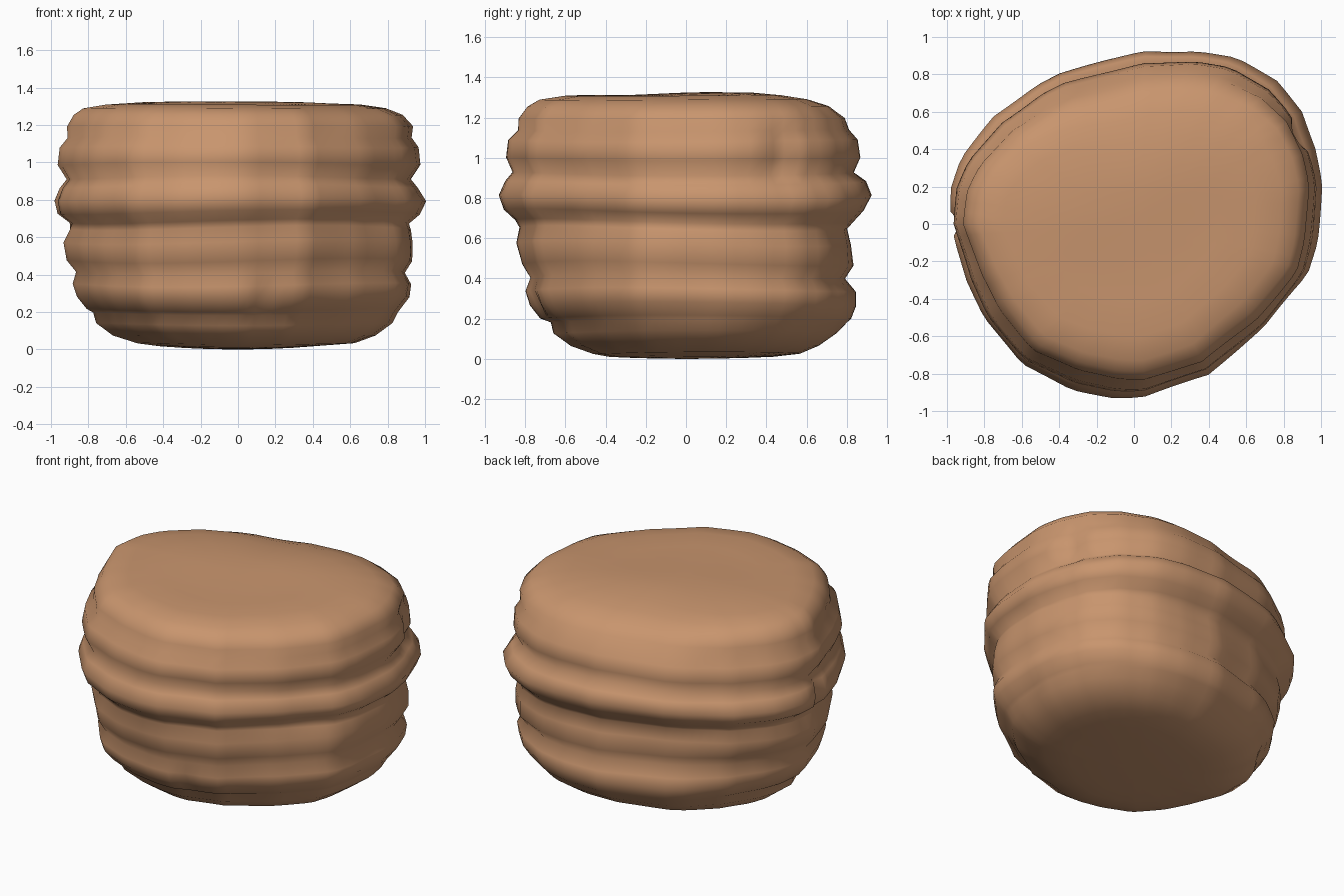
import bpy, bmesh, math

if "Cube" in bpy.data.objects:
    bpy.data.objects.remove(bpy.data.objects["Cube"])

SEGMENTS = 96

# Widest horizontal outline, seen from the top, counter-clockwise
OUTLINE = [(1.0, .22), (.97, .4), (.9, .6), (.77, .76), (.55, .89), (.35, .93), (.05, .93),
           (-.4, .8), (-.52, .74), (-.75, .57), (-.92, .35), (-.98, .2), (-1.0, .0),
           (-.9, -.3), (-.8, -.5), (-.6, -.75), (-.33, -.88), (-.1, -.925), (.05, -.925),
           (.4, -.81), (.7, -.55), (.93, -.27), (.975, -.1)]

# Stacked folds: height, then reach to left, right, front, back
FOLDS = [(.02, .42, .42, .38, .44), (.035, .54, .62, .46, .57), (.075, .67, .73, .57, .66),
         (.14, .76, .82, .66, .75), (.195, .775, .85, .675, .80), (.215, .81, .865, .73, .82),
         (.28, .86, .92, .785, .84), (.35, .88, .935, .81, .835), (.415, .86, .905, .785, .78),
         (.48, .91, .945, .825, .825), (.58, .93, .945, .85, .815), (.655, .905, .93, .83, .80),
         (.69, .91, .915, .85, .84), (.74, .98, .97, .905, .89), (.81, 1, 1, .93, .93),
         (.88, .97, .955, .90, .90), (.925, .93, .92, .865, .835), (1.0, .97, .975, .90, .86),
         (1.09, .95, .97, .89, .84), (1.14, .905, .935, .84, .795)]
CROWN = [(1.2, .905, .945, .835, .77), (1.26, .87, .89, .79, .69), (1.295, .82, .80, .73, .58),
         (1.315, .7, .66, .6, .45)]


def outline_point(angle):
    """Where a ray from the centre meets the outline."""
    dx, dy = math.cos(angle), math.sin(angle)
    for (ax, ay), (bx, by) in zip(OUTLINE, OUTLINE[1:] + OUTLINE[:1]):
        ex, ey = bx - ax, by - ay
        det = dx * ey - dy * ex
        if abs(det) < 1e-9:
            continue
        t = (ax * ey - ay * ex) / det
        u = (ax * dy - ay * dx) / det
        if t > 0 and -1e-6 <= u <= 1 + 1e-6:
            return dx * t, dy * t
    return dx, dy


def bump(value, centre, width):
    return math.exp(-((value - centre) / width) ** 2)


def wrap(a):
    return (a + math.pi) % (2 * math.pi) - math.pi


def fold_point(row, angle):
    z, left, right, front, back = row
    x, y = outline_point(angle)
    # blend the four reaches around the ring
    c, s = math.cos(angle), math.sin(angle)
    kx = right if c > 0 else left
    ky = (back if s > 0 else front) / .93
    k = kx * c * c + ky * s * s
    # uneven hand-shaped surface
    k *= 1 + .006 * math.sin(3 * angle + 9 * z) + .005 * math.sin(7 * angle - 6 * z)
    # pinched seams where folds meet end to end
    k -= .07 * bump(wrap(angle - math.pi), 0, .04) * bump(z, .81, .1)
    k -= .05 * bump(wrap(angle - .5), 0, .07) * bump(z, 1.03, .09)
    k -= .035 * bump(wrap(angle + 1.38), 0, .08) * bump(z, .29, .06)
    z += .014 * math.sin(2 * angle + 1 + 4 * z) * bump(z, .6, .55)
    return x * k, y * k, z


# Folded body
bm = bmesh.new()
rows = FOLDS + CROWN
rings = []
for row in rows:
    rings.append([bm.verts.new(fold_point(row, 2 * math.pi * i / SEGMENTS))
                  for i in range(SEGMENTS)])

# Slightly wavy top and underside, shrinking towards the middle
for base, height, at_end in ((rings[0], .006, False), (rings[-1], 1.328, True)):
    edge = [v.co.copy() for v in base]
    for f in (.7, .4, .12):
        ring = []
        for p in edge:
            x, y = p.x * f, p.y * f
            wave = .008 * math.sin(5 * y - 2.2 * x) if at_end else 0
            ring.append(bm.verts.new((x, y, p.z + (height - p.z) * (1 - f * f) + wave)))
        if at_end:
            rings.append(ring)
        else:
            rings.insert(0, ring)

for a, b in zip(rings, rings[1:]):
    for i in range(SEGMENTS):
        j = (i + 1) % SEGMENTS
        bm.faces.new((a[i], a[j], b[j], b[i]))
bm.faces.new(rings[0][::-1])
bm.faces.new(rings[-1])
low = min(v.co.z for v in bm.verts)
for v in bm.verts:
    v.co.z -= low
bmesh.ops.recalc_face_normals(bm, faces=bm.faces)

mesh = bpy.data.meshes.new("folded_body")
bm.to_mesh(mesh)
bm.free()
for p in mesh.polygons:
    p.use_smooth = True

clay = bpy.data.materials.new("tan brown")
clay.diffuse_color = (.58, .30, .155, 1)
clay.use_nodes = True
clay.node_tree.nodes["Principled BSDF"].inputs["Base Color"].default_value = clay.diffuse_color
mesh.materials.append(clay)
body = bpy.data.objects.new("folded_body", mesh)
bpy.context.collection.objects.link(body)
